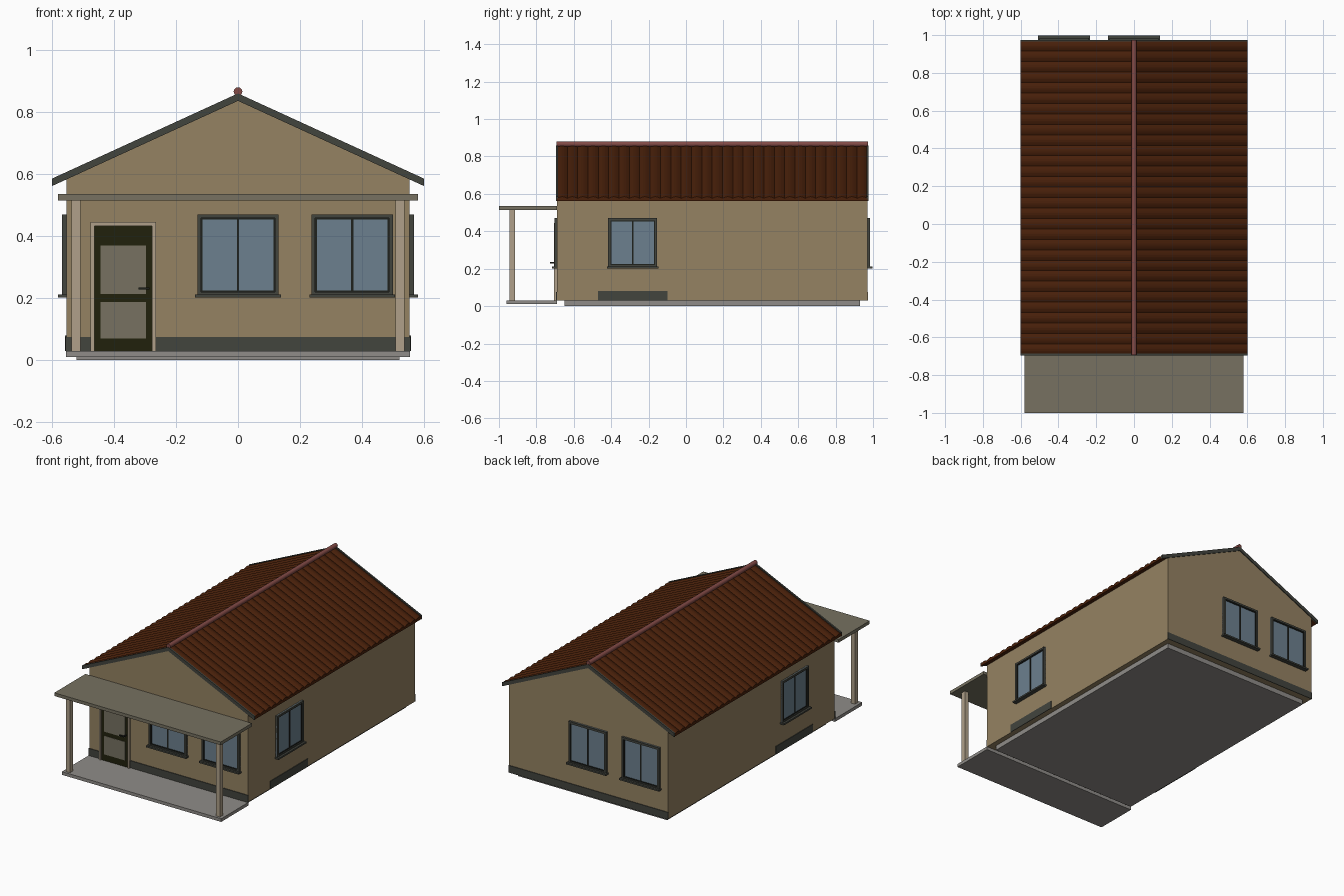
import bpy
import math
from mathutils import Matrix, Vector

cube = bpy.data.objects.get("Cube")
if cube:
    bpy.data.objects.remove(cube, do_unlink=True)


def make_material(name, *rgb):
    """Flat material from display values between 0 and 255."""
    colour = [(c / 255) ** 2.2 for c in rgb] + [1]
    material = bpy.data.materials.new(name)
    material.use_nodes = True
    material.diffuse_color = colour
    material.node_tree.nodes["Principled BSDF"].inputs["Base Color"].default_value = colour
    return material


PLASTER = make_material("tan plaster", 147, 129, 98)
TRIM = make_material("dark grey trim", 68, 70, 64)
SASH = make_material("black sash", 36, 38, 34)
TILE = make_material("brown roof tile", 74, 37, 18)
RIDGE = make_material("red ridge tile", 130, 76, 72)
GLASS = make_material("blue window glass", 108, 127, 141)
CANOPY = make_material("olive grey panel", 118, 113, 97)
POST = make_material("beige post", 174, 159, 136)
DOOR = make_material("dark olive door", 38, 38, 20)
CONCRETE = make_material("grey concrete", 142, 139, 135)


def make_mesh(name, points, faces, material, placement=Matrix()):
    mesh = bpy.data.meshes.new(name)
    mesh.from_pydata([placement @ Vector(p) for p in points], [], faces)
    mesh.materials.append(material)
    part = bpy.data.objects.new(name, mesh)
    bpy.context.collection.objects.link(part)
    return part


def prism(name, outline, y_start, y_end, material, placement=Matrix()):
    """Extrude an outline in x and z along y."""
    n = len(outline)
    points = [(x, y, z) for y in (y_start, y_end) for x, z in outline]
    faces = [tuple(range(n)), tuple(reversed(range(n, n + n)))]
    faces += [(i, i + n, (i + 1) % n + n, (i + 1) % n) for i in range(n)]
    return make_mesh(name, points, faces, material, placement)


def box(name, xs, ys, zs, material, placement=Matrix()):
    outline = [(xs[0], zs[0]), (xs[1], zs[0]), (xs[1], zs[1]), (xs[0], zs[1])]
    return prism(name, outline, ys[0], ys[1], material, placement)


def frame(name, xs, zs, width, depth, material, placement, bottom=True):
    """Rectangular surround standing proud of the wall plane y = 0."""
    ys = (-depth, 0)
    box(name + "_left", (xs[0], xs[0] + width), ys, zs, material, placement)
    box(name + "_right", (xs[1] - width, xs[1]), ys, zs, material, placement)
    inner = (xs[0] + width, xs[1] - width)
    box(name + "_top", inner, ys, (zs[1] - width, zs[1]), material, placement)
    if bottom:
        box(name + "_bottom", inner, ys, (zs[0], zs[0] + width), material, placement)


# Main dimensions
FRONT, BACK = -0.69, 0.97
HALF = 0.553
EAVE = 0.6
APEX = 0.86
PITCH = 0.458
FLOOR = 0.03


def roof_z(x, drop=0):
    return APEX - drop - PITCH * abs(x)


# Foundation and walls
box("foundation", (-0.52, 0.52), (-0.65, 0.93), (0, FLOOR), CONCRETE)
wall_top = roof_z(HALF, 0.02)
prism("house_walls", [(-HALF, FLOOR), (HALF, FLOOR), (HALF, wall_top),
                      (0, roof_z(0, 0.02)), (-HALF, wall_top)], FRONT, BACK, PLASTER)

# Plinth bands at both ends and short panels on the sides
for name, wall, out in (("front", FRONT, -0.004), ("back", BACK, 0.004)):
    box(name + "_plinth", (-0.556, 0.556), sorted((wall, wall + out)), (FLOOR, 0.075), TRIM)
for name, side in (("left", 1), ("right", -1)):
    box(name + "_plinth", sorted((side * HALF, side * 0.557)), (-0.47, -0.1),
        (FLOOR, 0.08), TRIM)


# Windows
def window(name, x, y, turn):
    place = Matrix.Translation((x, y, 0)) @ Matrix.Rotation(math.radians(turn), 4, "Z")
    w, low, high = 0.131, 0.207, 0.47
    frame(name + "_frame", (-w, w), (low, high), 0.012, 0.014, TRIM, place)
    box(name + "_sill", (-0.138, 0.138), (-0.027, 0), (0.202, 0.212), TRIM, place)
    box(name + "_glass", (-w, w), (-0.005, 0), (low, high), GLASS, place)
    edge = w - 0.012
    frame(name + "_sash", (-edge, edge), (low + 0.012, high - 0.012), 0.005, 0.009, SASH, place)
    box(name + "_mullion", (-0.004, 0.004), (-0.009, 0), (low, high - 0.012), SASH, place)


window("front_middle_window", 0, FRONT, 0)
window("front_left_window", 0.368, FRONT, 0)
window("left_window", HALF, -0.285, 90)
window("right_window", -HALF, -0.285, -90)
window("back_middle_window", 0, BACK, 180)
window("back_right_window", -0.37, BACK, 180)

# Front door
at_door = Matrix.Translation((-0.37, FRONT, 0))
frame("door_frame", (-0.105, 0.105), (FLOOR, 0.445), 0.012, 0.016, POST, at_door, False)
box("door_leaf", (-0.093, 0.093), (-0.009, 0), (FLOOR, 0.433), DOOR, at_door)
for name, zs in (("upper", (0.213, 0.37)), ("lower", (0.07, 0.187))):
    box(name + "_door_pane", (-0.074, 0.074), (-0.011, 0), zs, CANOPY, at_door)
box("door_handle_stem", (0.076, 0.084), (-0.035, 0), (0.228, 0.235), SASH, at_door)
box("door_handle", (0.05, 0.084), (-0.037, -0.03), (0.228, 0.235), SASH, at_door)

# Porch
box("porch_floor", (-0.555, 0.555), (-0.96, FRONT), (0.01, FLOOR), CONCRETE)
box("porch_roof", (-0.58, 0.58), (-1, FRONT), (0.515, 0.535), CANOPY)
for name, side in (("left", 1), ("right", -1)):
    box(name + "_porch_post", sorted((side * 0.508, side * 0.536)), (-0.945, -0.915),
        (FLOOR, 0.515), POST)


# Roof slopes with rows of rounded tiles
def slope(name, side):
    def band(top, bottom):
        return [(0, roof_z(0, top)), (side * EAVE, roof_z(EAVE, top)),
                (side * EAVE, roof_z(EAVE, bottom)), (0, roof_z(0, bottom))]

    prism(name + "_roof_deck", band(0.009, 0.022), FRONT, BACK, TILE)
    for end, y in (("front", FRONT), ("back", BACK)):
        prism(f"{name}_{end}_verge", band(0, 0.024), y - 0.005, y + 0.005, TRIM)
    rows, steps = 30, 6
    points, faces = [], []
    for i in range(rows * steps + 1):
        y = FRONT + (BACK - FRONT) * i / (rows * steps)
        drop = 0.009 * (1 - abs(math.sin(math.pi * i / steps)))
        points += [(0, y, roof_z(0, drop)), (side * EAVE, y, roof_z(EAVE, drop))]
        points += [(side * EAVE, y, roof_z(EAVE, 0.012))]
    for i in range(rows * steps):
        a, b = i * 3, i * 3 + 3
        faces += [(a, a + 1, b + 1, b), (a + 1, a + 2, b + 2, b + 1)]
    if side < 0:
        faces = [tuple(reversed(face)) for face in faces]
    make_mesh(name + "_roof_tiles", points, faces, TILE)


slope("left", 1)
slope("right", -1)

# Ridge roll
sides = 16
circle = [(0.014 * math.cos(math.tau * i / sides), 0.866 + 0.014 * math.sin(math.tau * i / sides))
          for i in range(sides)]
ridge = prism("roof_ridge", circle, FRONT - 0.003, BACK + 0.003, RIDGE)
bpy.ops.object.select_all(action="DESELECT")
ridge.select_set(True)
bpy.context.view_layer.objects.active = ridge
bpy.ops.object.shade_smooth_by_angle()
